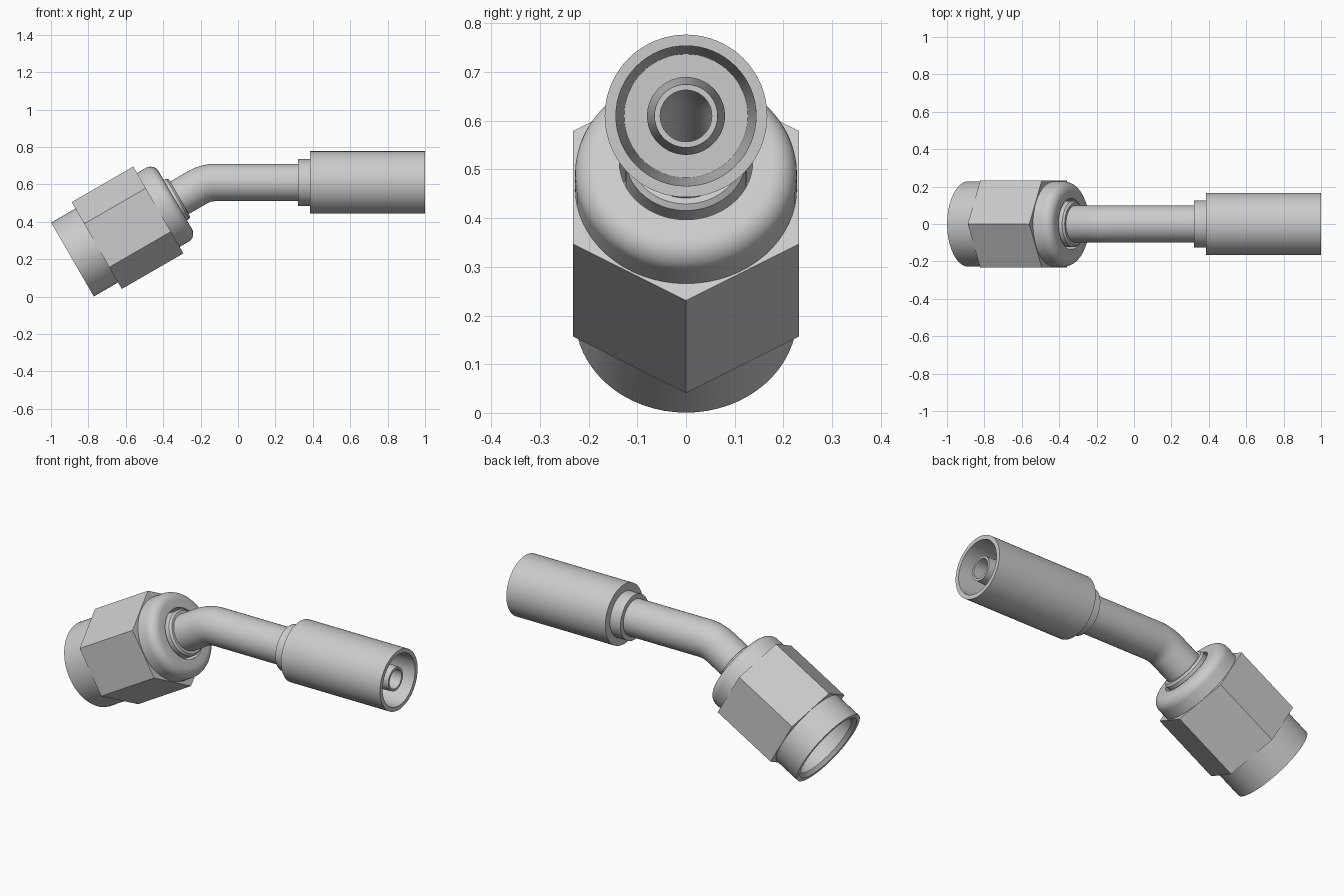
import bpy, bmesh
from math import sin, cos, pi, radians

if "Cube" in bpy.data.objects:
    bpy.data.objects.remove(bpy.data.objects["Cube"], do_unlink=True)

# One plain metal colour
steel = bpy.data.materials.new("steel grey")
steel.use_nodes = True
steel.diffuse_color = (0.6, 0.6, 0.6, 1)
steel.node_tree.nodes["Principled BSDF"].inputs["Base Color"].default_value = (0.6, 0.6, 0.6, 1)

TILT = radians(30)
AXIS_Z = 0.61


def nut(t, r):
    """Ring on the slanted axis, t measured from the open end of the nut."""
    return (-0.885 + t * cos(TILT), 0.198 + t * sin(TILT), TILT, r)


def straight(x, r):
    """Ring on the level axis."""
    return (x, AXIS_Z, 0, r)


def bend(r, steps=10):
    """Rings round the elbow, from slanted to level."""
    out = []
    for i in range(steps + 1):
        a = TILT * (1 - i / steps)
        out.append((-0.12 - 0.19 * sin(a), 0.42 + 0.19 * cos(a), a, r))
    return out


def loft(name, rings, segs=64):
    """Join rings into a closed hollow skin, the last ring meeting the first."""
    bm = bmesh.new()
    loops = []
    for x, z, a, r in rings:
        loop = []
        for i in range(segs):
            p = 2 * pi * i / segs
            up = r * cos(p)
            loop.append(bm.verts.new((x - up * sin(a), r * sin(p), z + up * cos(a))))
        loops.append(loop)
    for k, low in enumerate(loops):
        high = loops[(k + 1) % len(loops)]
        for i in range(segs):
            j = (i + 1) % segs
            bm.faces.new((low[i], low[j], high[j], high[i]))
    bmesh.ops.recalc_face_normals(bm, faces=bm.faces)
    mesh = bpy.data.meshes.new(name)
    bm.to_mesh(mesh)
    bm.free()
    mesh.materials.append(steel)
    obj = bpy.data.objects.new(name, mesh)
    bpy.context.collection.objects.link(obj)
    bpy.ops.object.select_all(action="DESELECT")
    obj.select_set(True)
    bpy.context.view_layer.objects.active = obj
    bpy.ops.object.shade_smooth_by_angle(angle=radians(25))
    return obj


# Round nut body with a rounded shoulder and a stepped bore
ROUND = 0.05
shoulder = [nut(0.635 - ROUND * (1 - sin(a)), 0.228 - ROUND * (1 - cos(a)))
            for a in (pi / 2 * i / 8 for i in range(9))]
loft("nut_body", [nut(0, 0.228)] + shoulder + [
    nut(0.635, 0.137), nut(0.46, 0.137), nut(0.42, 0.19), nut(0.02, 0.19), nut(0, 0.205)])

# Hexagonal grip of the nut
loft("nut_hexagon", [nut(0.15, 0.268), nut(0.53, 0.268),
                     nut(0.53, 0.21), nut(0.15, 0.21)], 6)

# Bent tube with a flared nose and collar inside the nut
loft("bent_tube", [nut(0.28, 0.09), nut(0.4, 0.175), nut(0.43, 0.175), nut(0.47, 0.124),
                   nut(0.65, 0.124), nut(0.66, 0.114), nut(0.66, 0.1)]
     + bend(0.1) + [straight(0.4, 0.1), straight(0.4, 0.053)]
     + bend(0.053)[::-1] + [nut(0.28, 0.053)])

# Collar between the tube and the sleeve
loft("sleeve_collar", [straight(0.32, 0.125), straight(0.4, 0.125),
                       straight(0.4, 0.09), straight(0.32, 0.09)])

# Crimp sleeve, open at the far end
loft("crimp_sleeve", [straight(0.385, 0.167), straight(1, 0.167), straight(1, 0.144),
                      straight(0.45, 0.127), straight(0.45, 0.07), straight(0.385, 0.07)])

# Hose stem inside the sleeve
loft("hose_stem", [straight(0.4, 0.08), straight(0.6, 0.08), straight(0.98, 0.065),
                   straight(0.98, 0.053), straight(0.4, 0.053)])
